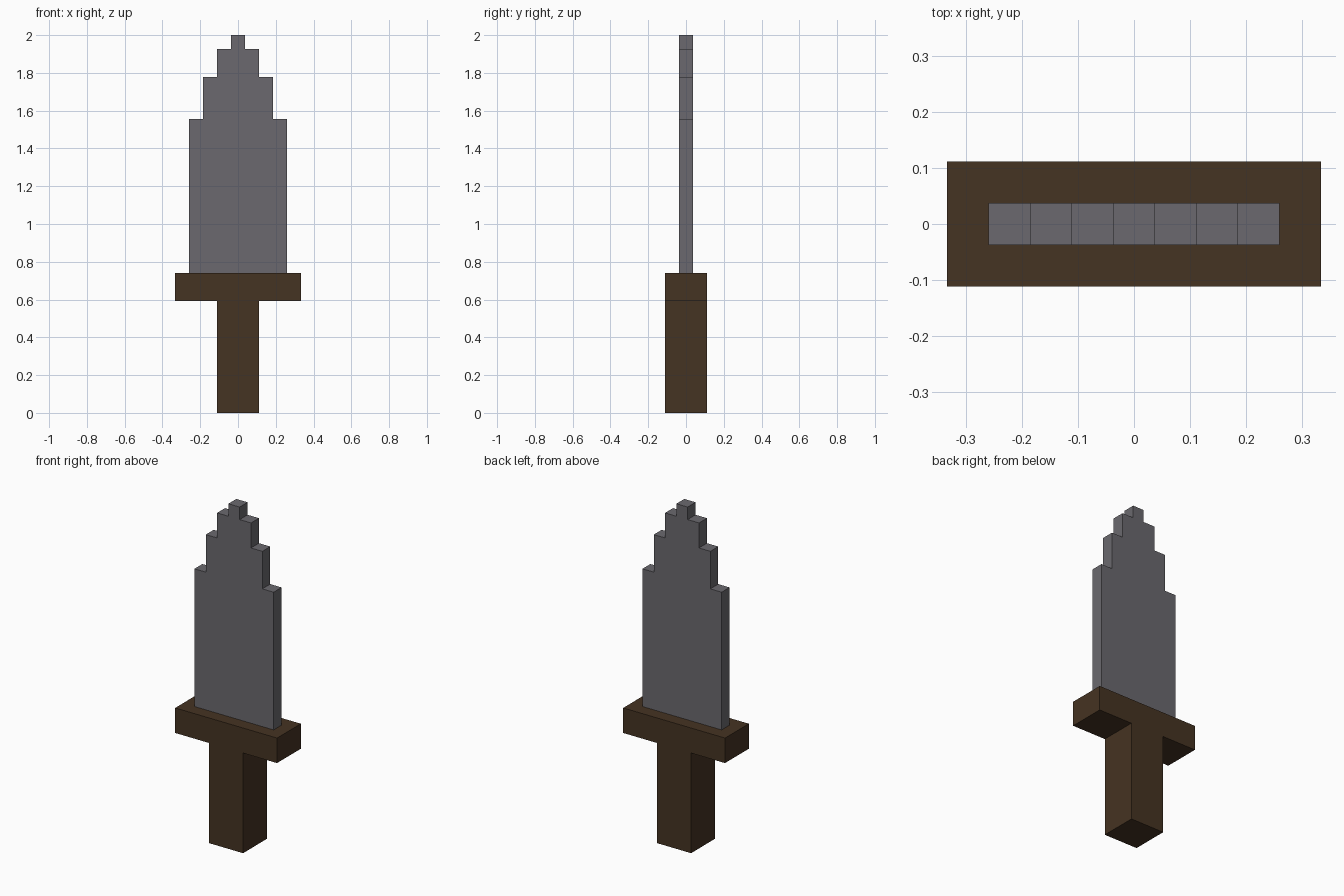
import bpy
import bmesh

U = 2 / 27  # one block of the stepped grid

cube = bpy.data.objects.get("Cube")
if cube:
    bpy.data.objects.remove(cube, do_unlink=True)


def make_material(name, rgb):
    mat = bpy.data.materials.new(name)
    mat.use_nodes = True
    color = (*rgb, 1)
    mat.diffuse_color = color
    mat.node_tree.nodes["Principled BSDF"].inputs["Base Color"].default_value = color
    return mat


def extruded_part(name, half_profile, depth, mat):
    """Mirror a right-hand (x, z) outline and extrude it along y."""
    outline = half_profile + [(-x, z) for x, z in reversed(half_profile)]
    bm = bmesh.new()
    face = bm.faces.new([bm.verts.new((x * U, -depth * U / 2, z * U)) for x, z in outline])
    result = bmesh.ops.extrude_face_region(bm, geom=[face])
    moved = [v for v in result["geom"] if isinstance(v, bmesh.types.BMVert)]
    bmesh.ops.translate(bm, verts=moved, vec=(0, depth * U, 0))
    bmesh.ops.recalc_face_normals(bm, faces=bm.faces)
    mesh = bpy.data.meshes.new(name)
    bm.to_mesh(mesh)
    bm.free()
    mesh.materials.append(mat)
    obj = bpy.data.objects.new(name, mesh)
    bpy.context.collection.objects.link(obj)
    return obj


wood = make_material("dark_wood", (0.060, 0.033, 0.016))
steel = make_material("grey_steel", (0.145, 0.141, 0.156))

# Handle and crossguard
extruded_part("grip", [(1.5, 0), (1.5, 8)], 3, wood)
extruded_part("crossguard", [(4.5, 8), (4.5, 10)], 3, wood)

# Blade: each step is (half width, top height)
steps = [(3.5, 21), (2.5, 24), (1.5, 26), (0.5, 27)]
profile, bottom = [], 10
for half_width, top in steps:
    profile += [(half_width, bottom), (half_width, top)]
    bottom = top
extruded_part("blade", profile, 1, steel)
